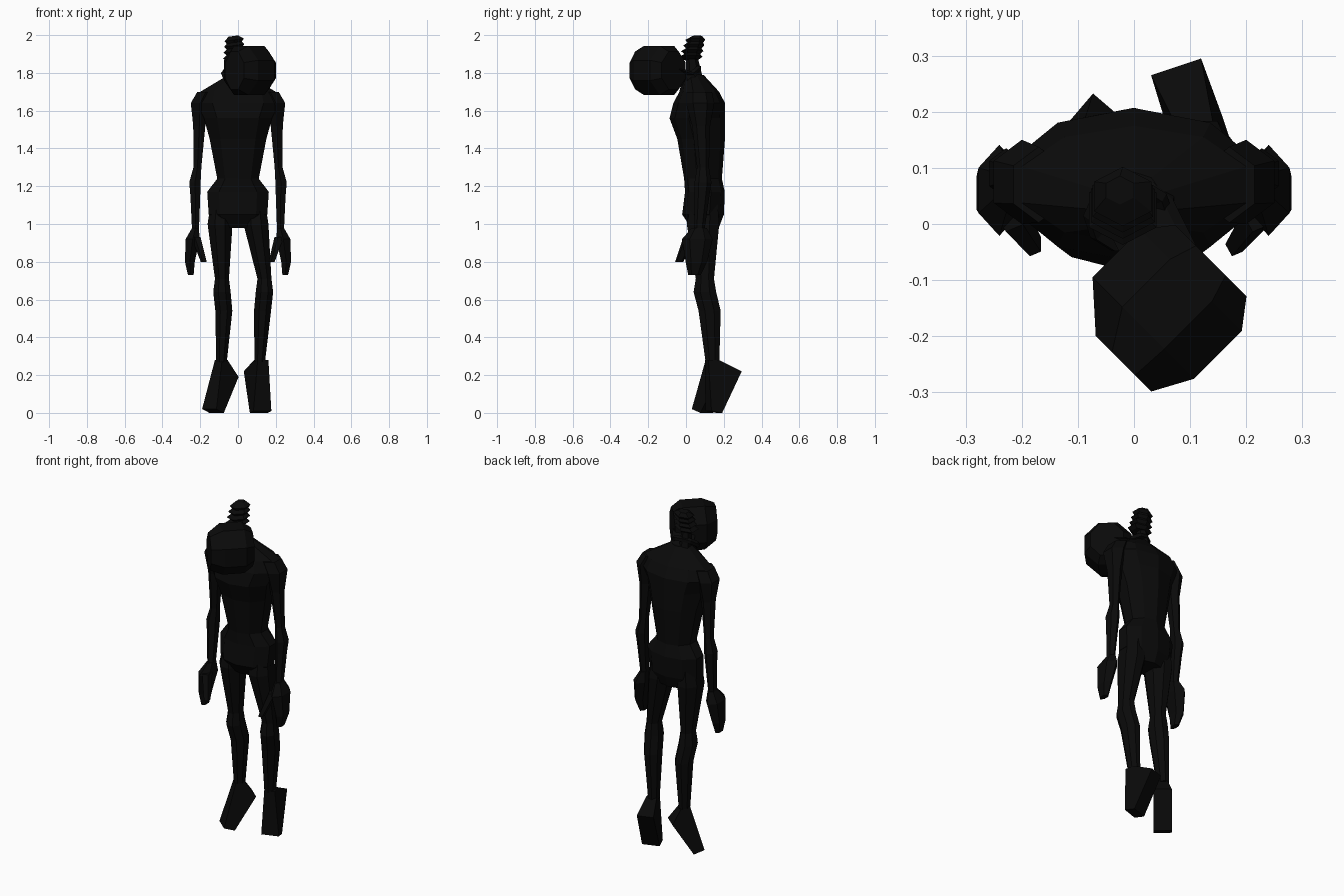
import bpy, bmesh, math
from mathutils import Vector

cube = bpy.data.objects.get("Cube")
if cube:
    bpy.data.objects.remove(cube)

colour = (0.003, 0.003, 0.003, 1)
black = bpy.data.materials.new("matte black")
black.use_nodes = True
black.diffuse_color = colour
black.node_tree.nodes["Principled BSDF"].inputs["Base Color"].default_value = colour


def finish(name, bm):
    bmesh.ops.recalc_face_normals(bm, faces=bm.faces)
    mesh = bpy.data.meshes.new(name)
    bm.to_mesh(mesh)
    bm.free()
    mesh.materials.append(black)
    obj = bpy.data.objects.new(name, mesh)
    bpy.context.collection.objects.link(obj)
    return obj


def skin(bm, loops):
    """Bridge matching vertex loops and cap both ends."""
    for low, high in zip(loops, loops[1:]):
        for i in range(len(low)):
            bm.faces.new((low[i - 1], low[i], high[i], high[i - 1]))
    bm.faces.new(loops[0])
    bm.faces.new(loops[-1])


def loft(name, rings, sides=8, tilt=0):
    """Faceted body through rings of (x, y, z, half width, half depth)."""
    bm = bmesh.new()
    grow = 1 / math.cos(math.pi / sides)
    loops = []
    for x, y, z, width, depth in rings:
        loop = []
        for i in range(sides):
            angle = math.tau * (i + 0.5) / sides
            u = math.cos(angle) * grow * width
            v = math.sin(angle) * grow * depth
            loop.append(bm.verts.new((x + u, y + v, z + tilt * u)))
        loops.append(loop)
    skin(bm, loops)
    return finish(name, bm)


def limb(name, joints, mirror=1, flatness=1.3, sides=8):
    """Loft through joints of (x, y, z, radius), placed on either side."""
    return loft(name, [(mirror * x, y, z, r, r * flatness) for x, y, z, r in joints], sides)


def foot(name, heel, forward, profile):
    """Hanging wedge with a profile of (distance from heel, height, half width)."""
    bm = bmesh.new()
    ahead = Vector(forward).normalized()
    across = Vector((-ahead.y, ahead.x, 0))
    walls = []
    for sign in (-1, 1):
        walls.append([bm.verts.new(Vector(heel) + ahead * reach + across * sign * width
                                   + Vector((0, 0, height)))
                      for reach, height, width in profile])
    skin(bm, walls)
    return finish(name, bm)


# Torso, from the crotch up to the base of the neck
torso = [
    (0.1, 0.98, 0.09, 0.07),
    (0.09, 1.05, 0.155, 0.105),
    (0.1, 1.17, 0.163, 0.1),
    (0.09, 1.24, 0.11, 0.095),
    (0.08, 1.45, 0.15, 0.12),
    (0.06, 1.56, 0.18, 0.14),
    (0.07, 1.64, 0.22, 0.13),
    (0.07, 1.7, 0.2, 0.1),
    (0.04, 1.79, 0.05, 0.05),
]
loft("torso", [(0, *ring) for ring in torso], sides=10)

# Neck bent forward into the slumped head
limb("neck", [(0, 0.06, 1.7, 0.08), (0.01, 0.02, 1.79, 0.06), (0.05, -0.06, 1.82, 0.06)],
     flatness=0.9)

# Head: an eight-sided block lofted from ear to ear, turned to its left
head = loft("head", [
    (0, 0, -0.12, 0.09, 0.1),
    (0, 0, -0.07, 0.128, 0.13),
    (0, 0, 0.05, 0.128, 0.13),
    (0.02, 0, 0.12, 0.07, 0.1),
])
head.location = (0.052, -0.15, 1.813)
head.rotation_euler = (math.radians(90), 0, math.radians(-45))

# Rope loop round the neck and the strand up to the knot
bpy.ops.mesh.primitive_torus_add(
    major_segments=10, minor_segments=5, major_radius=0.065, minor_radius=0.016,
    location=(-0.01, 0.015, 1.79), rotation=(math.radians(35), 0.1, 0))
rope_loop = bpy.context.object
rope_loop.name = "rope_loop"
rope_loop.data.materials.append(black)
limb("rope_strand", [(-0.03, 0.045, 1.77, 0.03), (-0.025, 0.03, 1.89, 0.02)], sides=6)

# Knot of stacked coils leaning back, with a short cut end
coils = []
for k in range(4):
    y, z = 0.025 + k * 0.008, 1.87 + k * 0.03
    for lift, radius in ((0, 0.04), (0.015, 0.06 - k * 0.003)):
        coils.append((-0.02, y, z + lift, radius, radius * 0.9))
coils.append((-0.025, 0.06, 1.995, 0.025, 0.022))
loft("rope_knot", coils, sides=6, tilt=0.15)

# Arms, hands and legs; the left knee is held further out than the right
for side, mirror, knee in (("left", 1, 0.14), ("right", -1, 0.085)):
    limb(side + "_arm", [
        (0.17, 0.07, 1.7, 0.045),
        (0.2, 0.075, 1.64, 0.05),
        (0.205, 0.08, 1.52, 0.032),
        (0.215, 0.09, 1.3, 0.021),
        (0.228, 0.09, 1.22, 0.03),
        (0.226, 0.085, 1.15, 0.026),
        (0.225, 0.07, 0.96, 0.018),
    ], mirror, sides=6)
    limb(side + "_hand", [
        (0.225, 0.07, 0.98, 0.018),
        (0.24, 0.06, 0.92, 0.037),
        (0.255, 0.055, 0.8, 0.026),
        (0.25, 0.045, 0.73, 0.015),
    ], mirror, flatness=1.9, sides=6)
    limb(side + "_thumb", [
        (0.22, 0.02, 0.93, 0.022),
        (0.18, -0.036, 0.8, 0.014),
    ], mirror, sides=5)
    limb(side + "_leg", [
        (0.09, 0.1, 1.14, 0.05),
        (0.095, 0.09, 1, 0.066),
        (knee, 0.1, 0.71, 0.037),
        (knee, 0.1, 0.64, 0.046),
        (knee - 0.01, 0.125, 0.54, 0.045),
        (knee / 2 + 0.045, 0.14, 0.27, 0.028),
    ], mirror)

# Feet hanging toes down: heel, back and front of ankle, toe tip, ball
foot("left_foot", (0.075, 0.28, 0), (0.32, -0.95, 0),
     [(0, 0.22, 0.047), (0.12, 0.28, 0.03), (0.18, 0.28, 0.03), (0.17, 0.01, 0.05), (0.11, 0, 0.05)])
foot("right_foot", (-0.035, 0.2, 0), (-0.65, -0.76, 0),
     [(0, 0.19, 0.05), (0.06, 0.28, 0.025), (0.105, 0.28, 0.025), (0.18, 0.02, 0.05), (0.12, 0, 0.05)])
